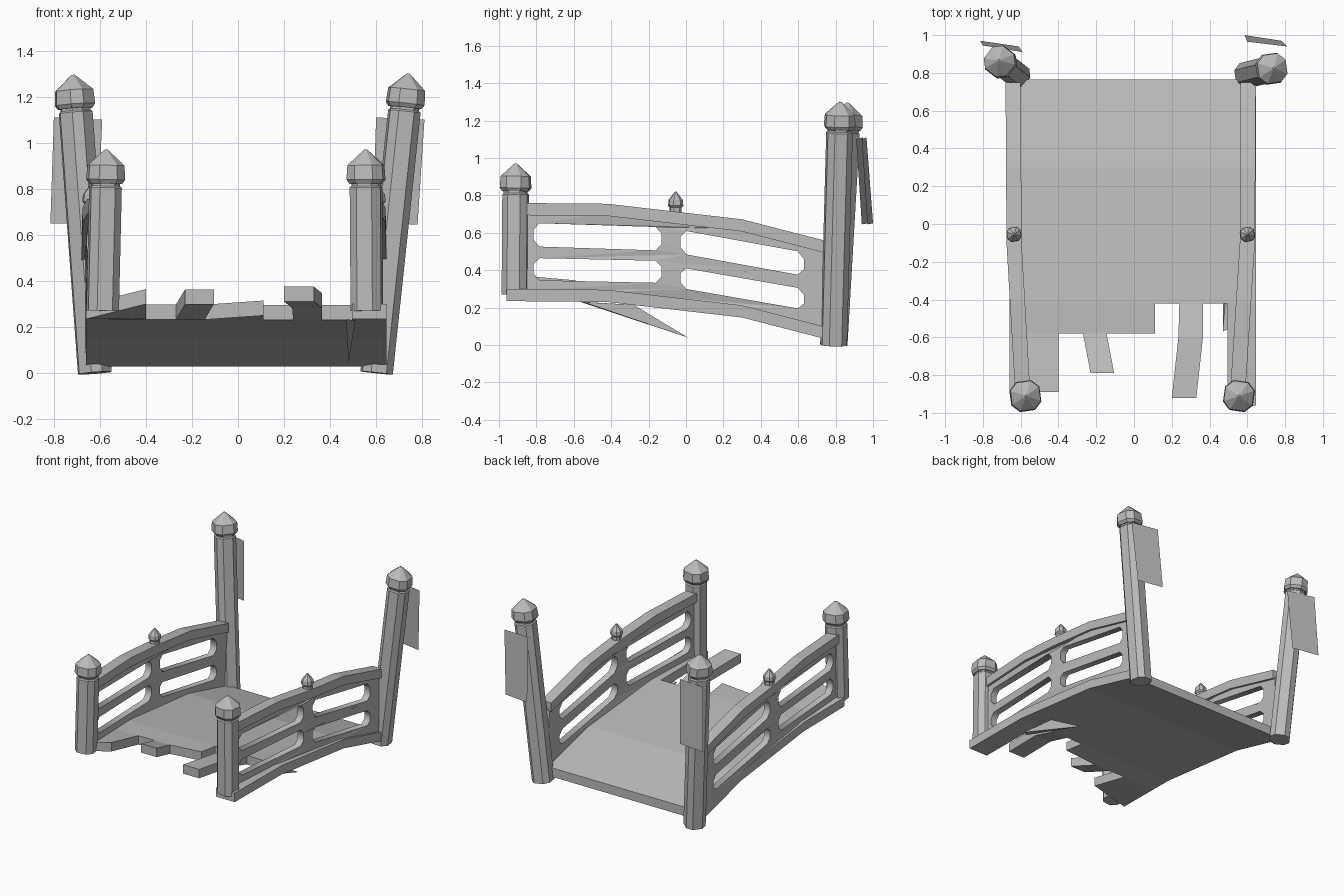
import bpy, bmesh
from math import radians
from mathutils import Vector, Matrix

cube = bpy.data.objects.get("Cube")
if cube:
    bpy.data.objects.remove(cube)

GREY = bpy.data.materials.new("weathered grey")
GREY.use_nodes = True
GREY.diffuse_color = (0.5, 0.5, 0.5, 1)
GREY.node_tree.nodes["Principled BSDF"].inputs["Base Color"].default_value = (0.5, 0.5, 0.5, 1)


def add(name, bm, fix_normals=True):
    if fix_normals:
        bmesh.ops.recalc_face_normals(bm, faces=bm.faces)
    mesh = bpy.data.meshes.new(name)
    bm.to_mesh(mesh)
    bm.free()
    mesh.materials.append(GREY)
    obj = bpy.data.objects.new(name, mesh)
    bpy.context.collection.objects.link(obj)
    return obj


def lerp(points, t):
    """Piecewise linear curve through (t, value) points."""
    for (a, va), (b, vb) in zip(points, points[1:]):
        if t <= b:
            break
    return va + (vb - va) * (t - a) / (b - a)


# Shared arch and the sideways run of each railing
ARCH = [(-0.97, 0.30), (-0.42, 0.295), (0.30, 0.212), (0.765, 0.092)]
RUN = {"left": [(-0.88, 0.55), (-0.1, 0.60), (0.75, 0.605)],
       "right": [(-0.88, -0.59), (-0.1, -0.635), (0.75, -0.64)]}
THICK = 0.065

# Deck with snapped planks: outline x, y and lift of each corner
OUTLINE = [(-0.66, -0.89, 0), (-0.40, -0.89, 0.065), (-0.40, -0.58, 0),
           (-0.27, -0.58, 0), (-0.23, -0.79, 0.065), (-0.105, -0.79, 0.065),
           (-0.145, -0.58, 0), (0.11, -0.58, 0.018), (0.11, -0.42, 0),
           (0.24, -0.42, 0), (0.235, -0.6, 0.05), (0.20, -0.92, 0.075),
           (0.33, -0.92, 0.075), (0.365, -0.6, 0.05), (0.365, -0.42, 0),
           (0.495, -0.42, 0), (0.495, -0.96, 0), (0.645, -0.96, 0),
           (0.645, 0.765, 0), (-0.66, 0.765, 0)]
bm = bmesh.new()
bm.faces.new([bm.verts.new(p) for p in OUTLINE])
for y in (0.30, -0.42, -0.58, -0.6):
    bmesh.ops.bisect_plane(bm, geom=bm.verts[:] + bm.edges[:] + bm.faces[:],
                           plane_co=(0, y, 0), plane_no=(0, 1, 0), dist=1e-5)
for v in bm.verts:
    v.co.z += lerp(ARCH, v.co.y)
ext = bmesh.ops.extrude_face_region(bm, geom=bm.faces[:], use_keep_orig=True)
for v in ext["geom"]:
    if isinstance(v, bmesh.types.BMVert):
        v.co.z -= THICK
add("deck", bm)

# Long splinter hanging under the deck
bm = bmesh.new()
tip = [bm.verts.new(p) for p in [(0.48, 0.01, 0.04), (0.47, -0.57, 0.232),
                                 (0.51, -0.55, 0.23), (0.495, -0.28, 0.215)]]
for i in range(4):
    bm.faces.new([tip[j] for j in range(4) if j != i])
add("splinter", bm)


def opening(y0, y1, top0, top1, height, cut=0.032):
    """Sloped slot with clipped corners."""
    def at(y, f):
        return (y, top0 + (top1 - top0) * (y - y0) / (y1 - y0) - f * height)
    a, b = y0 + cut, y1 - cut
    return [at(a, 0), at(b, 0), at(y1, 0.28), at(y1, 0.72),
            at(b, 1), at(a, 1), at(y0, 0.72), at(y0, 0.28)]


def railing(side):
    run = RUN[side]
    # Lattice panel: a filled flat curve with four slots
    ends = [-0.88, -0.42, 0.30, 0.75]
    border = [(y, lerp(ARCH, y) - 0.01) for y in ends]
    border += [(y, lerp(ARCH, y) + 0.41) for y in reversed(ends)]
    loops = [border,
             opening(-0.815, -0.13, 0.652, 0.63, 0.125),
             opening(-0.815, -0.13, 0.465, 0.45, 0.118),
             opening(-0.03, 0.63, 0.615, 0.495, 0.125),
             opening(-0.03, 0.63, 0.415, 0.30, 0.11)]
    curve = bpy.data.curves.new("panel_shape", "CURVE")
    curve.dimensions = "2D"
    curve.fill_mode = "BOTH"
    curve.extrude = 0.024
    for loop in loops:
        s = curve.splines.new("POLY")
        s.points.add(len(loop) - 1)
        for p, (y, z) in zip(s.points, loop):
            p.co = (y, z, 0, 1)
        s.use_cyclic_u = True
    helper = bpy.data.objects.new("panel_helper", curve)
    bpy.context.collection.objects.link(helper)
    bpy.context.view_layer.update()
    flat = bpy.data.meshes.new_from_object(helper.evaluated_get(bpy.context.evaluated_depsgraph_get()))
    bpy.data.objects.remove(helper)
    bm = bmesh.new()
    bm.from_mesh(flat)
    bpy.data.meshes.remove(flat)
    bmesh.ops.remove_doubles(bm, verts=bm.verts, dist=1e-4)
    for v in bm.verts:
        y, z, x = v.co
        v.co = (x + lerp(run, y), y, z)
    add(side + "_rail_panel", bm)

    # Handrail swept along the arch
    bm = bmesh.new()
    rings = []
    for y in (-0.88, -0.42, -0.1, 0.30, 0.75):
        c, z = lerp(run, y), lerp(ARCH, y) + 0.46
        rings.append([bm.verts.new((c + dx, y, z + dz)) for dx, dz in
                      ((-0.04, 0), (0.04, 0), (0.04, -THICK), (-0.04, -THICK))])
    for a, b in zip(rings, rings[1:]):
        for i in range(4):
            j = (i + 1) % 4
            bm.faces.new((a[i], a[j], b[j], b[i]))
    bm.faces.new(rings[0])
    bm.faces.new(rings[-1])
    add(side + "_handrail", bm)


def lathe(name, base, top, profile, spin=0):
    """Stack of clipped squares (half width, height) along base-top; zero width closes in a point."""
    base, top = Vector(base), Vector(top)
    axis = top - base
    turn = Vector((0, 0, 1)).rotation_difference(axis).to_matrix().to_4x4()
    place = Matrix.Translation(base) @ turn @ Matrix.Rotation(radians(spin), 4, "Z")
    bm = bmesh.new()
    prev = None
    for r, h in profile:
        k = r * 0.5
        ring = [bm.verts.new(place @ Vector((x, y, h))) for x, y in
                ((r, -k), (r, k), (k, r), (-k, r), (-r, k), (-r, -k), (-k, -r), (k, -r))]
        if prev:
            for i in range(8):
                j = (i + 1) % 8
                bm.faces.new((prev[i], prev[j], ring[j], ring[i]))
        else:
            bm.faces.new(ring)
        prev = ring
    bm.faces.new(prev)
    add(name, bm)


def post(name, base, top, spin=0):
    length = (Vector(top) - Vector(base)).length
    shaft = [(0.067, 0), (0.067, length - 0.165), (0.06, length - 0.158), (0.06, length - 0.148),
             (0.068, length - 0.148), (0.08, length - 0.13), (0.076, length - 0.068),
             (0.017, length - 0.01), (0.006, length)]
    lathe(name, base, top, shaft, spin)


for side in RUN:
    railing(side)
    # Small knob on the crown of each handrail
    x = lerp(RUN[side], -0.055)
    lathe(side + "_knob", (x, -0.055, 0.69), (x, -0.055, 0.82),
          [(0.03, 0), (0.03, 0.045), (0.038, 0.055), (0.036, 0.085), (0.004, 0.13)], 10)

post("front_left_post", (0.56, -0.915, 0.27), (0.555, -0.91, 0.97), -8)
post("front_right_post", (-0.588, -0.915, 0.27), (-0.572, -0.91, 0.97), 8)
post("back_left_post", (0.602, 0.79, 0.0), (0.74, 0.825, 1.30), 8)
post("back_right_post", (-0.622, 0.79, 0.0), (-0.717, 0.865, 1.295), -38)

# Loose paper-thin boards behind the tall posts
BOARDS = {"left": [(0.60, 0.965, 1.11), (0.81, 0.94, 1.10), (0.78, 0.97, 0.645), (0.585, 1.0, 0.65)],
          "right": [(-0.80, 0.945, 1.11), (-0.59, 0.91, 1.10), (-0.61, 0.94, 0.645), (-0.815, 0.97, 0.65)]}
for side, corners in BOARDS.items():
    bm = bmesh.new()
    bm.faces.new([bm.verts.new(p) for p in corners])
    add(side + "_hanging_board", bm, False)
